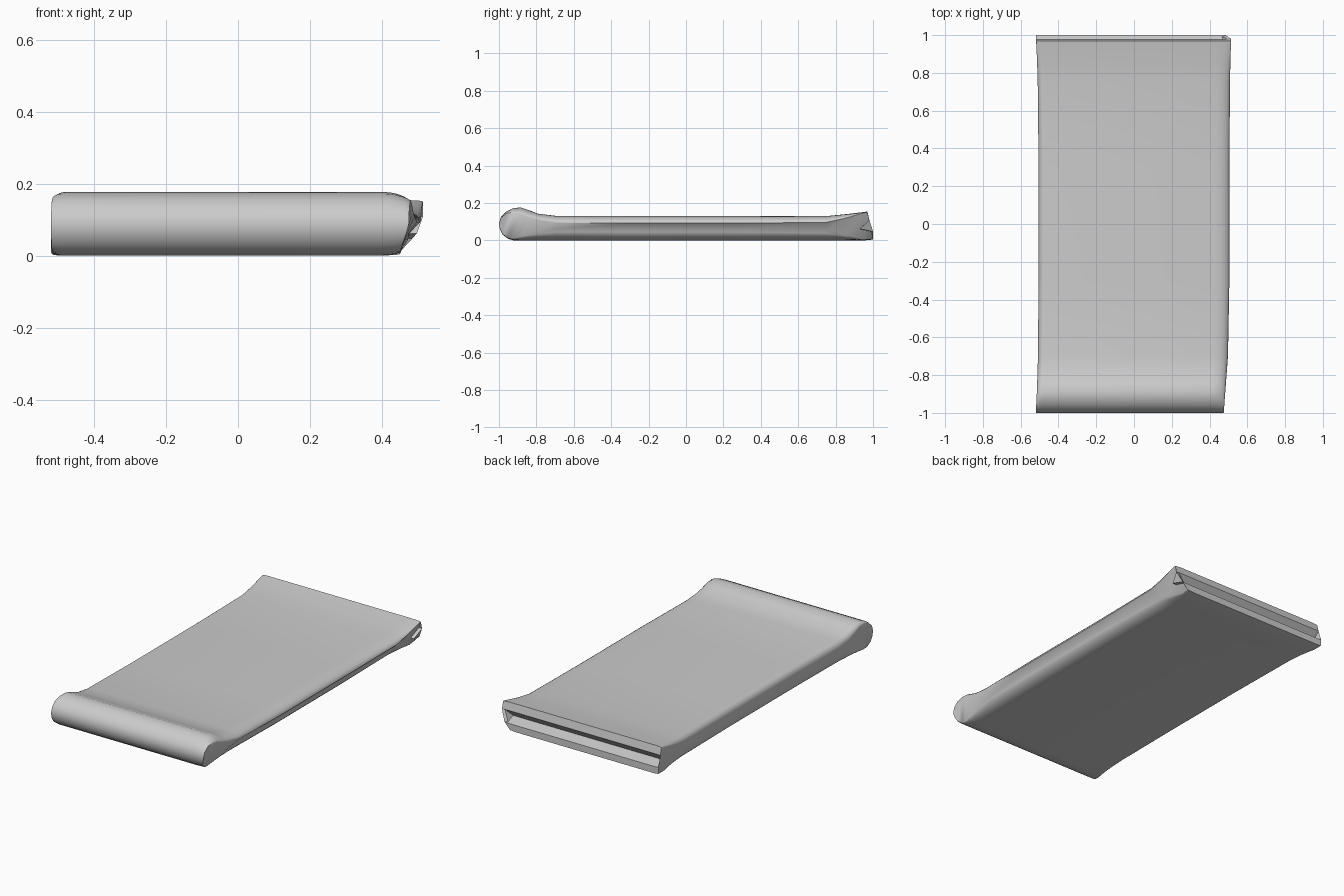
import bpy
import math

old = bpy.data.objects.get("Cube")
if old:
    bpy.data.objects.remove(old, do_unlink=True)

mat = bpy.data.materials.new("plain grey cloth")
mat.use_nodes = True
colour = (0.6, 0.6, 0.6, 1)
mat.diffuse_color = colour
mat.node_tree.nodes["Principled BSDF"].inputs["Base Color"].default_value = colour

# Side profile (y, z): both runs go from the rolled front fold to the slit at the back
UPPER = [(-1, .09), (-.99, .125), (-.96, .155), (-.925, .172), (-.885, .177), (-.84, .162),
         (-.79, .143), (-.7, .132), (-.3, .13), (.3, .13), (.75, .13), (.85, .14),
         (.95, .152), (.97, .155), (.98, .11), (.93, .06)]
LOWER = [(-1, .09), (-.995, .06), (-.98, .03), (-.95, .008), (-.92, 0), (-.88, 0),
         (-.8, 0), (-.7, 0), (-.3, 0), (.3, 0), (.75, 0), (.85, 0),
         (.95, 0), (1, .005), (1, .045), (.93, .06)]
COUNT = len(UPPER)
LOOP = UPPER + LOWER[-2:0:-1]
MID = 0.08


def half_width(side, y, z):
    """Outer edge of the cloth, flaring at the corners and tucked in underneath."""
    if side < 0:
        return 0.505 + 0.015 * abs(y) ** 4
    edge = 0.505 + 0.01 * max(y, 0) ** 4 - 0.03 * max(-y - 0.6, 0) / 0.4
    tuck = 0.03 + 0.04 * max(y, 0) ** 4
    return edge - tuck * max(0, 1 - z / 0.08)


def point(side, turn, y, z):
    """Point on the rounded long edge; turn runs from the flat top to the rim."""
    radius = 0.08 if side > 0 else 0.035
    soft = 0.75 * min(1, max(0.08, (0.97 - abs(y)) / 0.25))
    x = half_width(side, y, z) - radius * (1 - math.sin(turn))
    squash = 1 - soft * (1 - math.cos(turn))
    if side > 0 and y < -0.8:
        squash -= 0.1 * math.sin(turn) ** 2 * max(0, z - MID) / 0.1
    return (side * x, y, MID + (z - MID) * squash)


# Loft the profile across the width
turns = [math.radians(15 * i) for i in range(7)]
stations = [(-1, t) for t in reversed(turns)] + [(1, t) for t in turns]
verts = [point(s, t, y, z) for s, t in stations for y, z in LOOP]
ring = len(LOOP)
faces = []
for s in range(len(stations) - 1):
    for i in range(ring):
        j = (i + 1) % ring
        a = s * ring
        faces.append((a + i, a + j, a + ring + j, a + ring + i))

# Close both long edges with strips between the upper and lower runs
for base, flip in ((0, False), ((len(stations) - 1) * ring, True)):
    for i in range(COUNT - 1):
        quad = [base + i, base + (ring - i) % ring,
                base + ring - i - 1, base + i + 1]
        quad = list(dict.fromkeys(quad))
        faces.append(tuple(reversed(quad)) if flip else tuple(quad))

mesh = bpy.data.meshes.new("folded_cloth")
mesh.from_pydata(verts, [], faces)
mesh.validate()
mesh.materials.append(mat)
cloth = bpy.data.objects.new("folded_cloth", mesh)
bpy.context.collection.objects.link(cloth)

# Consistent outward faces and soft shading
bpy.context.view_layer.objects.active = cloth
cloth.select_set(True)
bpy.ops.object.mode_set(mode='EDIT')
bpy.ops.mesh.select_all(action='SELECT')
bpy.ops.mesh.normals_make_consistent(inside=False)
bpy.ops.object.mode_set(mode='OBJECT')
bpy.ops.object.shade_smooth_by_angle(angle=math.radians(50))
